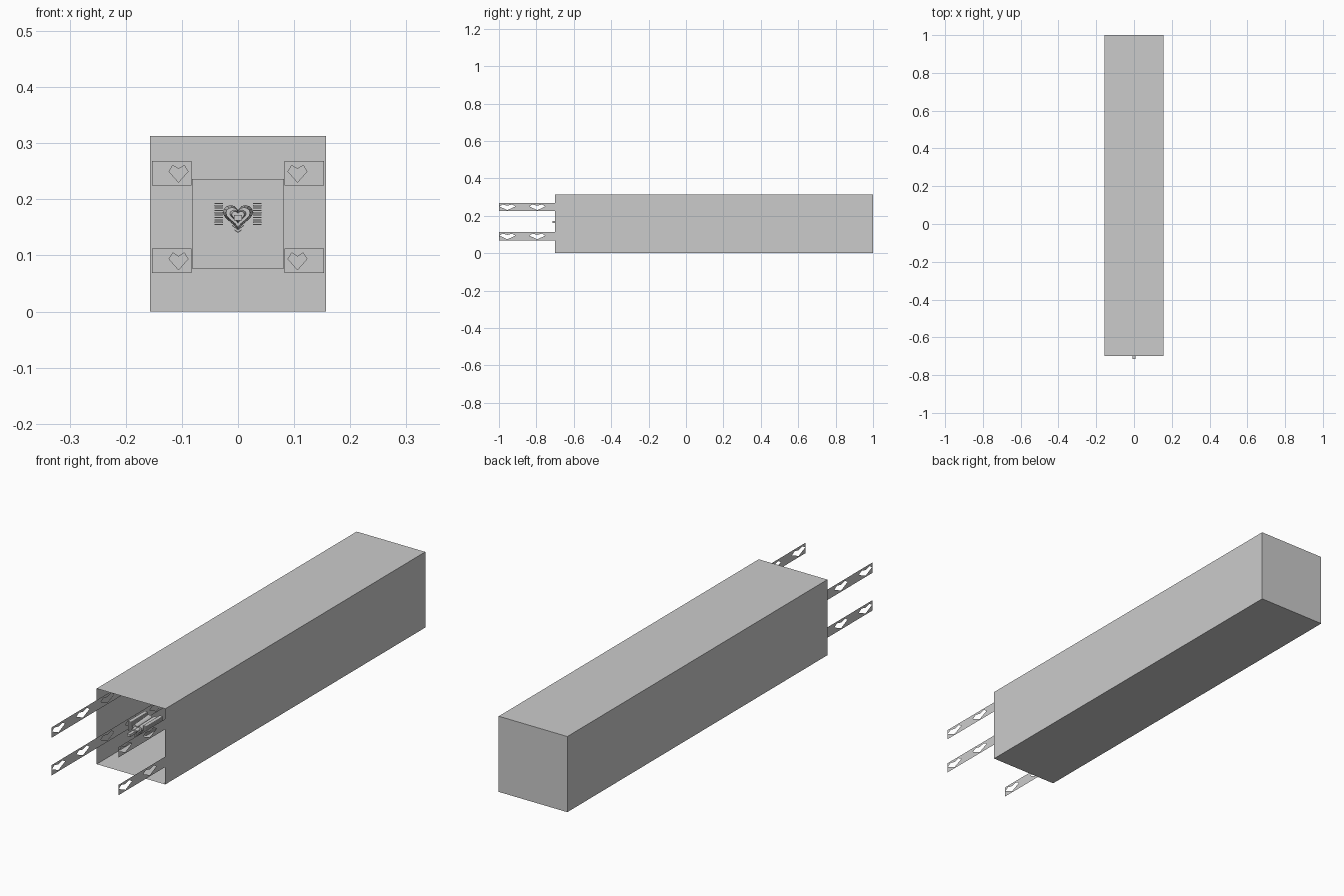
import bpy, bmesh, math

if "Cube" in bpy.data.objects:
    bpy.data.objects.remove(bpy.data.objects["Cube"])

HEART = [(-1, .15), (-.6, .65), (0, .35), (.6, .65), (1, .15), (0, -.75)]


def make(name, build):
    bm = bmesh.new()
    build(bm)
    me = bpy.data.meshes.new(name)
    bm.to_mesh(me)
    bm.free()
    ob = bpy.data.objects.new(name, me)
    bpy.context.collection.objects.link(ob)
    return ob


def face(bm, pts):
    bm.faces.new([bm.verts.new(p) for p in pts])


def box(bm, x0, x1, y0, y1, z0, z1, skip_front=False):
    v = [bm.verts.new((x, y, z)) for x in (x0, x1) for y in (y0, y1) for z in (z0, z1)]
    sides = [(0, 1, 3, 2), (4, 6, 7, 5), (2, 3, 7, 6), (0, 2, 6, 4), (1, 5, 7, 3)]
    if not skip_front:
        sides.append((0, 4, 5, 1))
    for s in sides:
        bm.faces.new([v[i] for i in s])


def prism(bm, profile, y0, y1, front_scale=1.0, zc=.17):
    # extrude an x-z outline along y, with an optionally smaller front
    a = [bm.verts.new((x * front_scale, y0, zc + (z - zc) * front_scale)) for x, z in profile]
    b = [bm.verts.new((x, y1, z)) for x, z in profile]
    bm.faces.new(a)
    bm.faces.new(b[::-1])
    n = len(a)
    for i in range(n):
        bm.faces.new((a[i], b[i], b[(i + 1) % n], a[(i + 1) % n]))


# long tunnel, open at the front
make("tunnel", lambda bm: box(bm, -.157, .157, -.70, 1.0, 0, .313, True))

BACK = .99


def heart_cell(bm, u0, u1, uc, hw, zc, place):
    # flat strip segment with a heart-shaped hole
    h = .0215
    mid = .15
    p = [(uc + a * hw, b) for a, b in HEART]
    upper = [(u0, 1), (u0, mid)] + p[:5] + [(u1, mid), (u1, 1)]
    lower = [(u0, mid), (u0, -1), (u1, -1), (u1, mid), p[4], p[5], p[0]]
    for poly in (upper, lower):
        face(bm, [(*place(u), zc + w * h) for u, w in poly])


def strap(bm, s, zc):
    edges = [-1.0] + [-.875 + .16 * i for i in range(12)] + [BACK]
    for i in range(13):
        c = -.955 + .16 * i
        hw = .043 if i < 12 else .024
        heart_cell(bm, edges[i], edges[i + 1], c, hw, zc, lambda u: (s * .153, u))
    # inward turn at the far end
    heart_cell(bm, .083, .153, .106, .017, zc, lambda u: (s * u, BACK))
    bmesh.ops.remove_doubles(bm, verts=bm.verts, dist=1e-5)


# four heart-pierced straps
for s, side in ((-1, "left"), (1, "right")):
    for zc, level in ((.0905, "lower"), (.2465, "upper")):
        make(f"strap_{side}_{level}", lambda bm: strap(bm, s, zc))

# square panel at the far end between the straps
make("end_panel", lambda bm: face(bm, [(-.082, BACK, .077), (.082, BACK, .077),
                                       (.082, BACK, .236), (-.082, BACK, .236)]))


# small heart-shaped floating ornament
def heart_outline(r):
    out = []
    for i in range(28):
        t = 2 * math.pi * i / 28
        x = math.sin(t) ** 3
        z = (13 * math.cos(t) - 5 * math.cos(2 * t) - 2 * math.cos(3 * t) - math.cos(4 * t)) / 16
        out.append((x * r, .171 + z * r * .92))
    return out


make("ornament_body", lambda bm: prism(bm, heart_outline(.027), -.66, -.56, .8))
make("ornament_front", lambda bm: prism(bm, heart_outline(.016), -.68, -.65, .7))
make("ornament_nose", lambda bm: box(bm, -.007, .007, -.715, -.67, .162, .172))


# stacked side fins
def fins(bm):
    for s in (-1, 1):
        for i in range(10):
            z = .154 + i * .0042
            x0, x1 = sorted((s * .027, s * .042))
            box(bm, x0, x1, -.66, -.55, z, z + .002)


make("ornament_fins", fins)


# chevrons under the body
def chevrons(bm):
    for i in range(3):
        z = .140 + i * .005
        w = .006 + i * .005
        prism(bm, [(-w, z + w * .7), (0, z), (w, z + w * .7), (w, z + w * .7 + .002),
                   (0, z + .002), (-w, z + w * .7 + .002)], -.67, -.58)


make("ornament_chevrons", chevrons)
